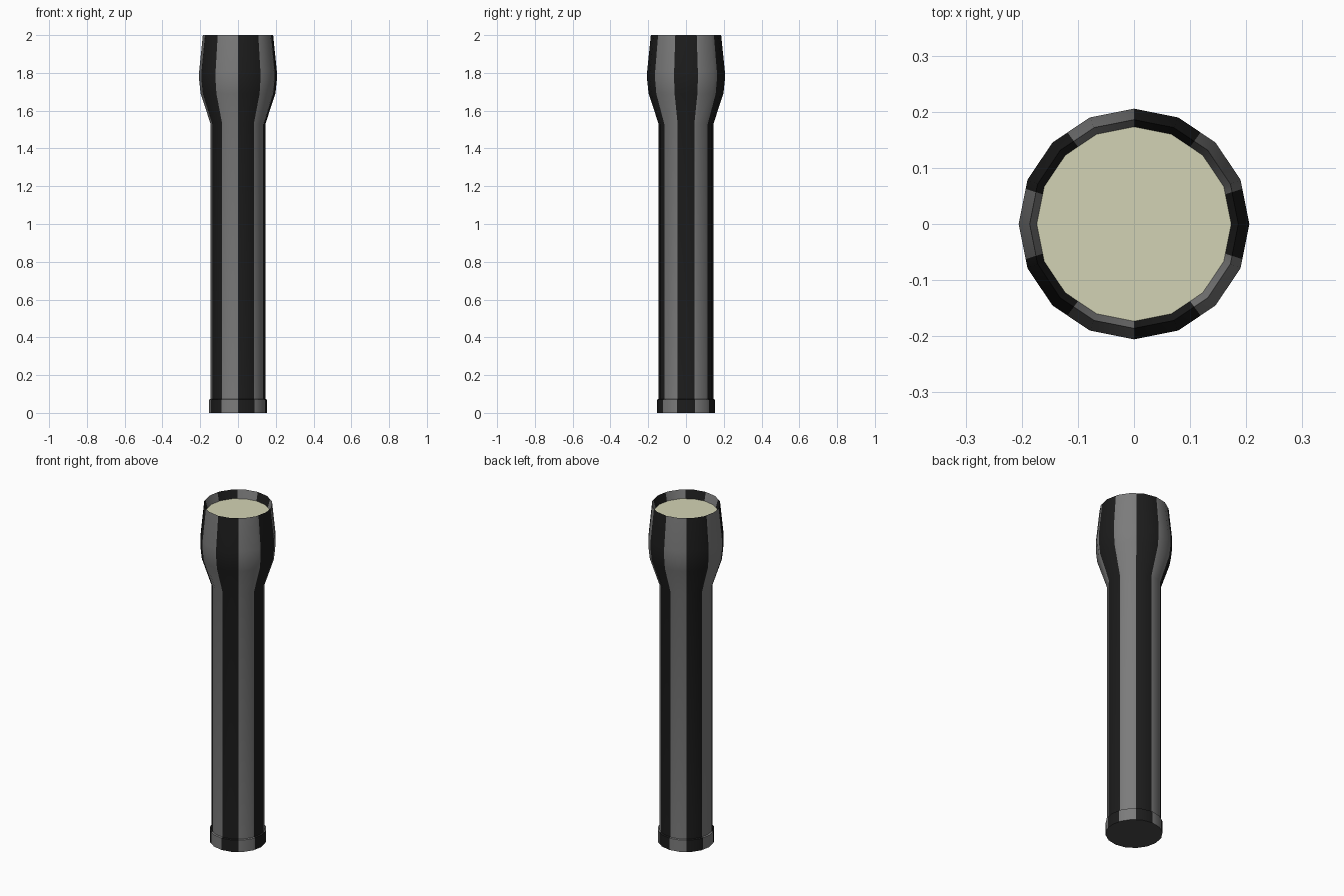
import bpy, bmesh, math

if "Cube" in bpy.data.objects:
    bpy.data.objects.remove(bpy.data.objects["Cube"])

def material(name, rgb):
    m = bpy.data.materials.new(name)
    m.diffuse_color = (*rgb, 1.0)
    m.use_nodes = True
    m.node_tree.nodes["Principled BSDF"].inputs["Base Color"].default_value = m.diffuse_color
    return m

light = material("light_grey", (0.2, 0.2, 0.2))
dark = material("near_black", (0.012, 0.012, 0.012))
cap = material("cap_grey", (0.07, 0.07, 0.07))
lens = material("pale_lens", (0.65, 0.65, 0.46))

SIDES, STRIPES = 16, 10
STEP = 360 / SIDES
# polygon corners plus the stripe borders, which lie on the flat sides
ANGLES = sorted({j * STEP for j in range(SIDES)} | {k * 360 / STRIPES for k in range(STRIPES)})

def section_point(r, a, z):
    mid = (math.floor(a / STEP) + 0.5) * STEP
    d = r * math.cos(math.radians(STEP / 2)) / math.cos(math.radians(a - mid))
    t = math.radians(a - 90)
    return (d * math.cos(t), d * math.sin(t), z)

def build(name, profile, mats, fill_bottom=None):
    """Lathe a (radius, z) profile into a striped 16-sided tube."""
    bm = bmesh.new()
    rings = [[bm.verts.new(section_point(r, a, z)) for a in ANGLES] for r, z in profile]
    n = len(ANGLES)
    for lo, hi in zip(rings, rings[1:]):
        for i in range(n):
            j = (i + 1) % n
            f = bm.faces.new((lo[i], lo[j], hi[j], hi[i]))
            middle = (ANGLES[i] + (ANGLES[j] if j else 360)) / 2
            f.material_index = 1 - int(middle // (360 / STRIPES)) % 2
    if fill_bottom is not None:
        bm.faces.new(rings[0][::-1]).material_index = fill_bottom
    finish(name, bm, mats)

def finish(name, bm, mats):
    me = bpy.data.meshes.new(name)
    bm.to_mesh(me)
    bm.free()
    for m in mats:
        me.materials.append(m)
    ob = bpy.data.objects.new(name, me)
    bpy.context.collection.objects.link(ob)
    bpy.ops.object.select_all(action='DESELECT')
    ob.select_set(True)
    bpy.context.view_layer.objects.active = ob
    bpy.ops.object.shade_smooth_by_angle(angle=math.radians(30))

# handle with tail cap, flared head and inner rim, in one lathed shell
build("torch_body",
      [(0.153, 0.0), (0.153, 0.07), (0.145, 0.073), (0.145, 1.53),
       (0.198, 1.69), (0.2055, 1.76), (0.2055, 1.81), (0.186, 2.0),
       (0.173, 1.95)],
      [light, dark, cap], fill_bottom=2)

# flat lens set just inside the rim
bm = bmesh.new()
bm.faces.new([bm.verts.new(section_point(0.1735, j * STEP, 1.951)) for j in range(SIDES)])
finish("lens", bm, [lens])
